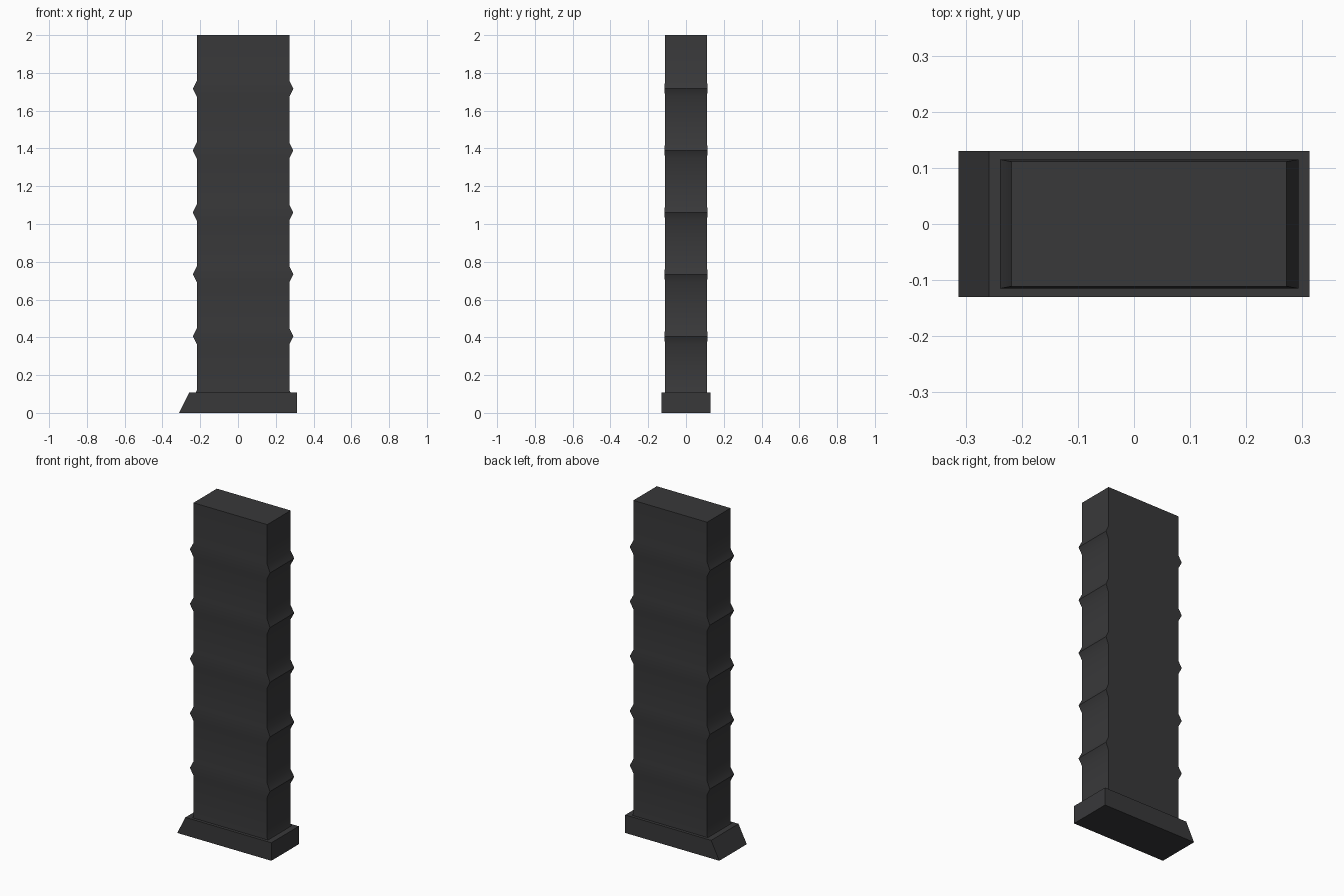
import bpy, math

if "Cube" in bpy.data.objects:
    bpy.data.objects.remove(bpy.data.objects["Cube"])

mat = bpy.data.materials.new("dark_polymer")
mat.diffuse_color = (0.04, 0.04, 0.042, 1)
mat.use_nodes = True
mat.node_tree.nodes["Principled BSDF"].inputs["Base Color"].default_value = mat.diffuse_color


def loft(name, rings):
    """Box-like solid through rings given as (x0, x1, half_y, z)."""
    verts, faces = [], []
    for x0, x1, y, z in rings:
        verts += [(x0, -y, z), (x1, -y, z), (x1, y, z), (x0, y, z)]
    for r in range(len(rings) - 1):
        a = 4 * r
        for i in range(4):
            j = (i + 1) % 4
            faces.append((a + i, a + j, a + 4 + j, a + 4 + i))
    top = 4 * (len(rings) - 1)
    faces += [(3, 2, 1, 0), (top, top + 1, top + 2, top + 3)]
    mesh = bpy.data.meshes.new(name)
    mesh.from_pydata(verts, [], faces)
    mesh.materials.append(mat)
    obj = bpy.data.objects.new(name, mesh)
    bpy.context.collection.objects.link(obj)
    return obj


# Magazine body: straight box with evenly spaced pointed ribs
X0, X1, Y = -0.218, 0.272, 0.111
rings = []
for i in range(6):
    z = 0.077 + 0.328 * i
    rings += [(X0, X1, Y, z - 0.042),
              (X0 - 0.021, X1 + 0.021, Y + 0.004, z),
              (X0, X1, Y, z + 0.042)]
rings.append((X0, X1, Y, 2.0))
body = loft("ribbed_body", rings)
body.data.shade_smooth()
body.data.set_sharp_from_angle(angle=math.radians(30))

# Floor plate with a slanted toe on the left
loft("base_plate", [(-0.3125, 0.3125, 0.13, 0.0),
                    (-0.258, 0.3125, 0.13, 0.108)])
